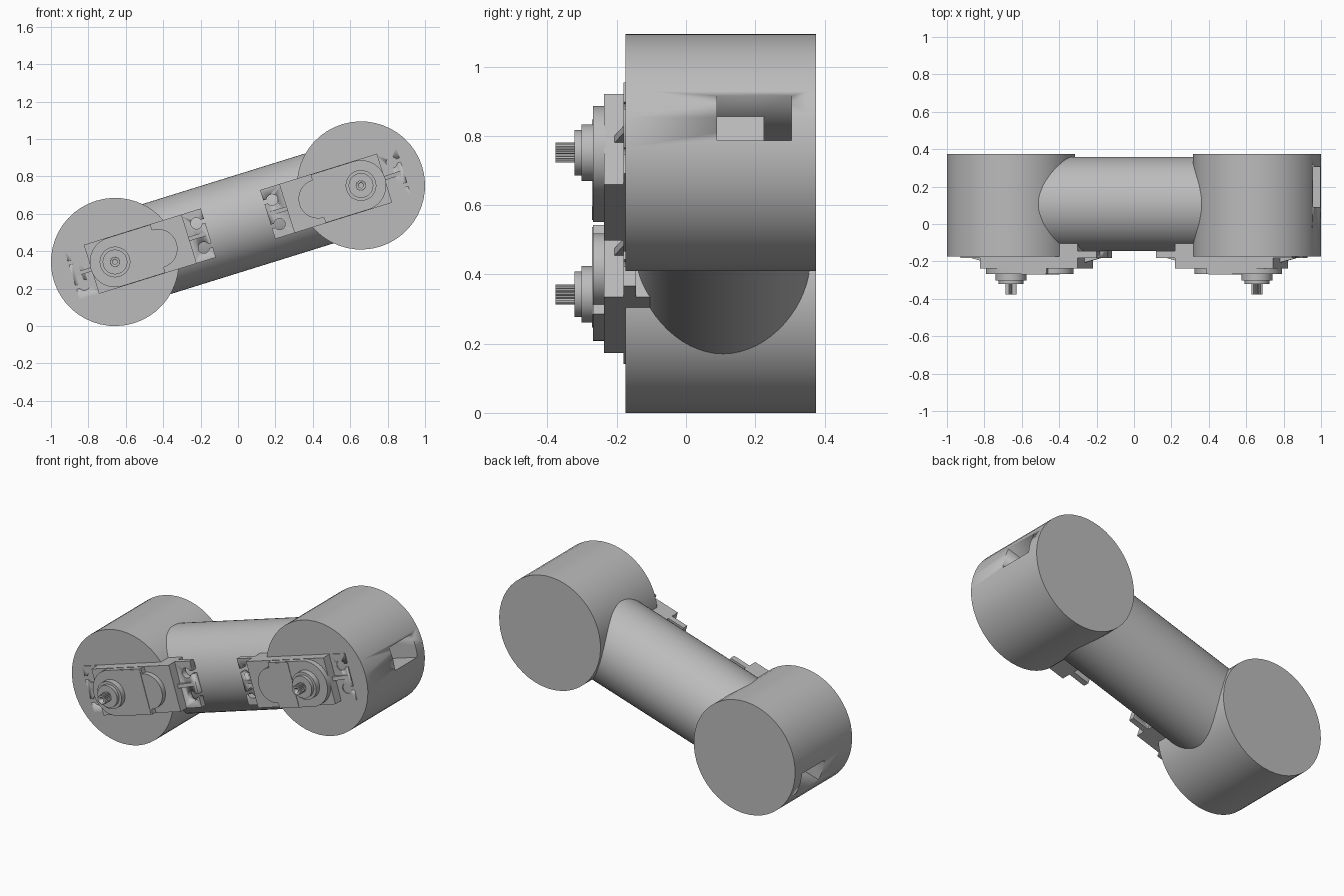
import bpy, bmesh, math
from mathutils import Matrix, Vector

cube = bpy.data.objects.get("Cube")
if cube:
    bpy.data.objects.remove(cube, do_unlink=True)

grey = bpy.data.materials.new("light grey")
grey.use_nodes = True
grey.diffuse_color = (0.5, 0.5, 0.5, 1)
grey.node_tree.nodes["Principled BSDF"].inputs["Base Color"].default_value = grey.diffuse_color

TILT = math.atan2(0.409, 1.315)
HUB_R = 0.3425
HUB_X, HUB_Z = 0.6575, (0.3425, 0.7515)
LENGTH = math.hypot(1.315, 0.409)
MID = Vector((0, 0.107, sum(HUB_Z) / 2))


def circle(r, n=48, u=0, v=0, r2=None):
    """Ring of points; r2 alternates the radius to make teeth."""
    radii = (r, r2 or r)
    return [(u + radii[i % 2] * math.cos(i * math.tau / n),
             v + radii[i % 2] * math.sin(i * math.tau / n)) for i in range(n)]


def rect(u0, u1, v0, v1):
    return [(u0, v0), (u1, v0), (u1, v1), (u0, v1)]


def prism(name, outlines, lo, hi, frame, axis="y"):
    """Extrude closed outlines along local y (default), x or z."""
    place = {"y": lambda a, b, d: (a, d, b),
             "x": lambda a, b, d: (d, a, b),
             "z": lambda a, b, d: (a, b, d)}[axis]
    bm = bmesh.new()
    for pts in outlines:
        rings = [[bm.verts.new(frame @ Vector(place(a, b, d))) for a, b in pts] for d in (lo, hi)]
        bm.faces.new(rings[0])
        bm.faces.new(rings[1][::-1])
        for i in range(len(pts)):
            j = (i + 1) % len(pts)
            bm.faces.new((rings[0][j], rings[0][i], rings[1][i], rings[1][j]))
    bmesh.ops.recalc_face_normals(bm, faces=bm.faces)
    mesh = bpy.data.meshes.new(name)
    bm.to_mesh(mesh)
    bm.free()
    mesh.materials.append(grey)
    ob = bpy.data.objects.new(name, mesh)
    bpy.context.collection.objects.link(ob)
    bpy.ops.object.select_all(action="DESELECT")
    ob.select_set(True)
    bpy.context.view_layer.objects.active = ob
    bpy.ops.object.shade_smooth_by_angle(angle=math.radians(30))
    return ob


def cut(ob, cutter):
    mod = ob.modifiers.new("cut", "BOOLEAN")
    mod.operation, mod.object, mod.solver = "DIFFERENCE", cutter, "EXACT"
    bpy.context.view_layer.objects.active = ob
    bpy.ops.object.modifier_apply(modifier=mod.name)
    bpy.data.objects.remove(cutter, do_unlink=True)


def joint(side, frame):
    # Round housing with a cable slot in its outer wall
    hub = prism(side + "_hub", [circle(HUB_R)], -0.175, 0.375, frame)
    cut(hub, prism("slot_cutter", [rect(-0.5, 0.1, -0.068, 0.068)], 0.09, 0.305, frame))

    # Motor case, reaching back into the housing
    prism(side + "_motor_case", [rect(-0.132, 0.415, -0.137, 0.137)], -0.237, 0.225, frame)

    # Mounting ears with open-ended screw holes
    for end, s in (("outer", -1), ("inner", 1)):
        def along(d):
            return 0.1415 + s * d
        ear = prism(f"{side}_{end}_ear", [rect(along(0.26), along(0.381), -0.137, 0.137)],
                    -0.181, -0.145, frame)
        for v in (-0.068, 0.068):
            cut(ear, prism("hole_cutter", [circle(0.03, 24, along(0.335), v)], -0.3, 0, frame))
            cut(ear, prism("notch_cutter", [rect(along(0.34), along(0.45), v - 0.011, v + 0.011)],
                           -0.3, 0, frame))
        # Triangular stiffener between the holes
        prism(f"{side}_{end}_rib",
              [[(along(0.27), -0.17), (along(0.27), -0.207), (along(0.365), -0.181), (along(0.365), -0.17)]],
              -0.011, 0.011, frame, "z")

    # Gear cover: round about the shaft, straight sides, small bulge at the far end
    cover = [(0.135 * math.cos(t), 0.135 * math.sin(t))
             for t in (math.pi * (0.5 + i / 24) for i in range(25))]
    cover += [(0.24, -0.135)]
    cover += [(0.24 + 0.105 * math.cos(t), 0.105 * math.sin(t))
              for t in (math.pi * (i / 16 - 0.5) for i in range(17))]
    cover += [(0.24, 0.135)]
    prism(side + "_gear_cover", [cover], -0.268, -0.23, frame)
    # Thin raised label panel
    prism(side + "_cover_panel", [rect(0.1, 0.23, -0.132, 0.132)], -0.271, -0.26, frame)

    # Stepped collar and toothed output shaft with a screw hole
    prism(side + "_collar_base", [circle(0.082)], -0.302, -0.26, frame)
    prism(side + "_collar_top", [circle(0.066)], -0.322, -0.3, frame)
    shaft = prism(side + "_output_shaft", [circle(0.029, 40, r2=0.025)], -0.377, -0.31, frame)
    cut(shaft, prism("screw_cutter", [circle(0.013, 16)], -0.4, -0.325, frame))


# Two identical joints, each turned to face the other
for side, x, z, turn in (("right", -HUB_X, HUB_Z[0], 0), ("left", HUB_X, HUB_Z[1], math.pi)):
    joint(side, Matrix.Translation((x, 0, z)) @ Matrix.Rotation(-TILT - turn, 4, "Y"))

# Round arm between the housings
half = LENGTH / 2 - 0.19
prism("arm_tube", [circle(0.252, 64)], -half, half,
      Matrix.Translation(MID) @ Matrix.Rotation(-TILT, 4, "Y"), "x")
